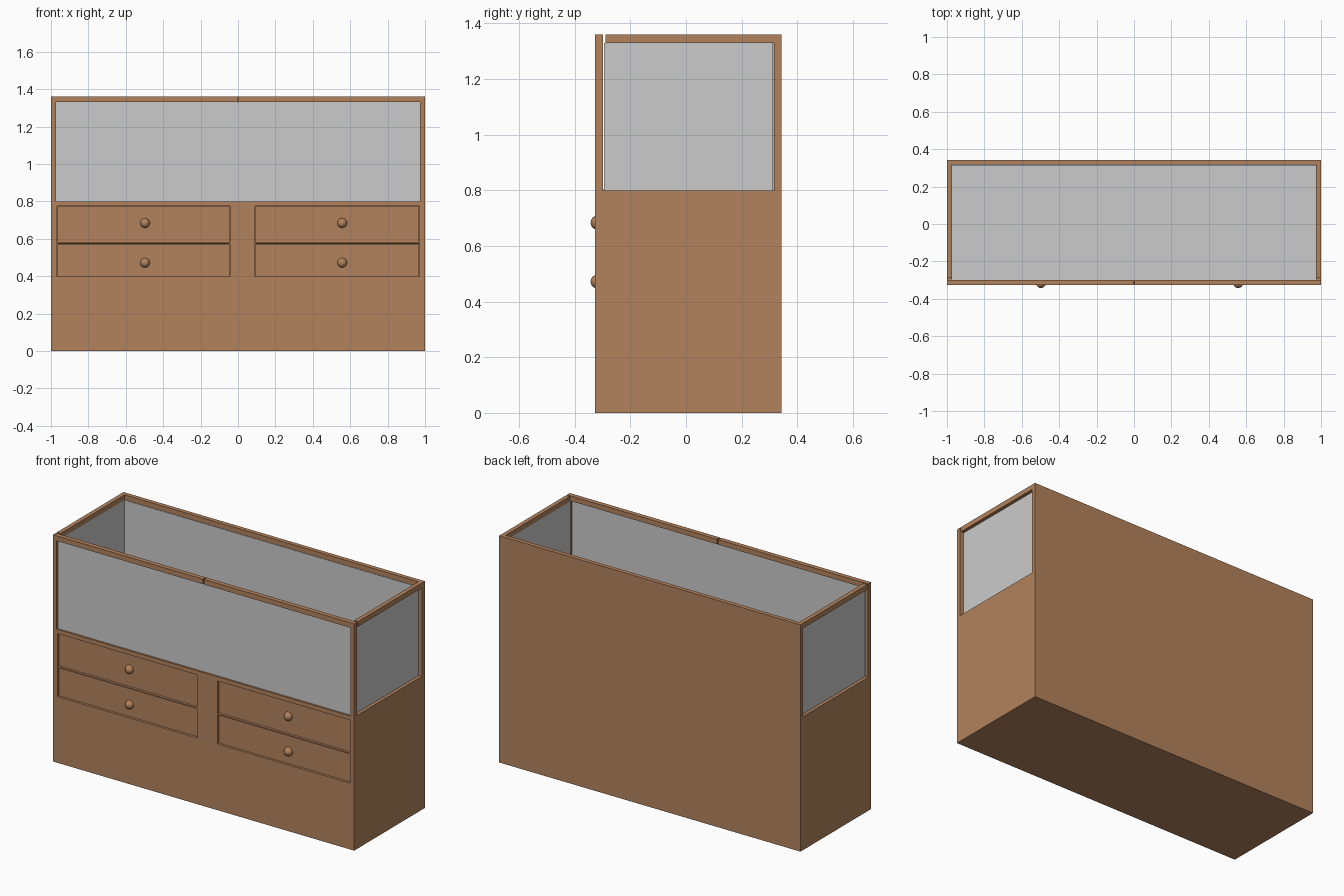
import bpy

if "Cube" in bpy.data.objects:
    bpy.data.objects.remove(bpy.data.objects["Cube"])

wood = bpy.data.materials.new("wood")
wood.diffuse_color = (0.45, 0.225, 0.11, 1)
wood.use_nodes = True
wood.node_tree.nodes["Principled BSDF"].inputs["Base Color"].default_value = wood.diffuse_color


def box(name, x, y, z, mat=wood):
    """Box from (min, max) ranges on each axis."""
    bpy.ops.mesh.primitive_cube_add(size=1, location=[sum(r) / 2 for r in (x, y, z)])
    ob = bpy.context.object
    ob.name = name
    ob.scale = [r[1] - r[0] for r in (x, y, z)]
    bpy.ops.object.transform_apply(location=False, rotation=False, scale=True)
    if mat:
        ob.data.materials.append(mat)
    return ob


FRONT, BACK = -0.327, 0.343
DECK, TOP, RAIL = 0.80, 1.36, 1.33

# Lower cabinet and full-height back board
cabinet = box("cabinet", (-1, 1), (FRONT, 0.317), (0, DECK))
box("back_board", (-1, 1), (0.317, BACK), (0, TOP))

# Drawers recessed into pockets, each with a round knob
for side, x0, x1, knob_x in (("left", -0.968, -0.043, -0.497), ("right", 0.092, 0.971, 0.557)):
    for row, z0, z1, knob_z in (("lower", 0.397, 0.571, 0.472), ("upper", 0.578, 0.775, 0.684)):
        cutter = box(f"{side}_{row}_pocket_cutter", (x0, x1), (FRONT - 0.1, FRONT + 0.03), (z0, z1))
        cutter.hide_render = True
        cutter.hide_set(True)
        cut = cabinet.modifiers.new("pocket", "BOOLEAN")
        cut.operation = "DIFFERENCE"
        cut.object = cutter
        cut.solver = "EXACT"
        box(f"{side}_{row}_drawer", (x0 + 0.002, x1 - 0.002), (FRONT + 0.011, FRONT + 0.03),
            (z0 + 0.002, z1 - 0.002))
        bpy.ops.mesh.primitive_uv_sphere_add(segments=12, ring_count=8, radius=0.026,
                                             location=(knob_x, -0.317, knob_z))
        knob = bpy.context.object
        knob.name = f"{side}_{row}_knob"
        knob.data.materials.append(wood)
        bpy.ops.object.shade_smooth_by_angle()

# Frames and panes of the open-topped case, mirrored left and right
for side, s in (("left", -1), ("right", 1)):
    def span(a, b):
        return tuple(sorted((s * a, s * b)))
    box(f"{side}_front_post", span(0.974, 1), (FRONT, -0.299), (DECK, TOP))
    box(f"{side}_front_rail", span(0.003, 0.974), (FRONT, -0.299), (RAIL, TOP))
    box(f"{side}_side_rail", span(0.974, 1), (-0.290, 0.317), (RAIL, TOP))
    box(f"{side}_pane", span(0.974, 0.980), (-0.295, 0.313), (DECK, RAIL), None)

box("front_pane", (-0.972, 0.972), (-0.316, -0.310), (DECK, RAIL), None)
box("back_pane", (-0.972, 0.972), (0.314, 0.317), (DECK, RAIL), None)
box("case_floor", (-0.974, 0.974), (-0.299, 0.314), (DECK, DECK + 0.003), None)
